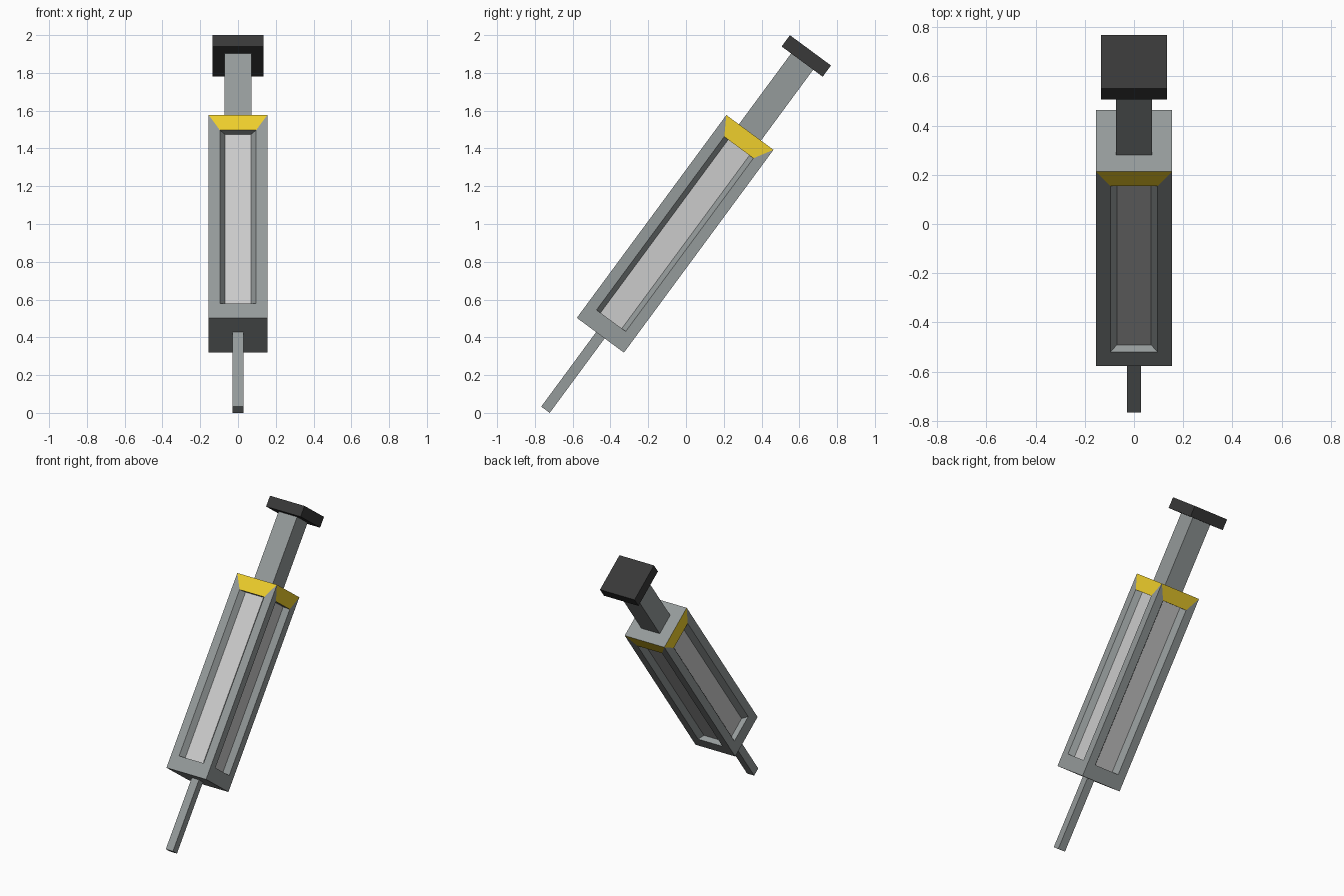
import bpy, bmesh
from math import radians
from mathutils import Matrix

if "Cube" in bpy.data.objects:
    bpy.data.objects.remove(bpy.data.objects["Cube"])

# Everything is modelled upright along local z (tip at 0), then tilted
TILT = Matrix.Translation((0, -0.744, 0.0166)) @ Matrix.Rotation(radians(-36.4), 4, 'X')


def material(name, rgb):
    m = bpy.data.materials.new(name)
    m.diffuse_color = (*rgb, 1)
    m.use_nodes = True
    m.node_tree.nodes["Principled BSDF"].inputs["Base Color"].default_value = m.diffuse_color
    return m


steel = material("steel_grey", (0.30, 0.325, 0.325))
pane = material("pane_grey", (0.65, 0.65, 0.65))
yellow = material("yellow", (0.86, 0.62, 0.025))
dark = material("dark_grey", (0.04, 0.04, 0.04))


def add_object(name, bm, mats):
    bm.transform(TILT)
    mesh = bpy.data.meshes.new(name)
    bm.to_mesh(mesh)
    bm.free()
    for m in mats:
        mesh.materials.append(m)
    bpy.context.collection.objects.link(bpy.data.objects.new(name, mesh))


def box(name, half, z0, z1, mat):
    bm = bmesh.new()
    bmesh.ops.create_cube(bm, size=1, matrix=Matrix.Translation((0, 0, (z0 + z1) / 2))
                          @ Matrix.Diagonal((2 * half, 2 * half, z1 - z0, 1)))
    add_object(name, bm, [mat])


# Needle, plunger rod and thumb cap
box("needle", 0.028, 0, 0.49, steel)
box("plunger_rod", 0.0725, 1.824, 2.29, steel)
box("thumb_cap", 0.135, 2.29, 2.364, dark)

# Barrel: four sides, each a frame around a recessed pane, yellow at the top
R, Z0, Z1 = 0.155, 0.49, 1.824
W0, W1 = Z0 + 0.096, Z1 - 0.099
bm = bmesh.new()


def ring(half, depth, z0, z1, turn):
    pts = [(-half, z0), (half, z0), (half, z1), (-half, z1)]
    return [bm.verts.new(turn @ Matrix.Translation((x, -depth, z)).translation)
            for x, z in pts]


for k in range(4):
    turn = Matrix.Rotation(radians(90 * k), 4, 'Z')
    rings = [ring(R, R, Z0, Z1, turn), ring(0.096, R, W0, W1, turn),
             ring(0.07, 0.118, W0, W1, turn)]
    for level, (a, b) in enumerate(zip(rings, rings[1:])):
        for i in range(4):
            j = (i + 1) % 4
            face = bm.faces.new((a[i], a[j], b[j], b[i]))
            if level == 0 and i == 2:
                face.material_index = 2
    bm.faces.new(rings[2]).material_index = 1

# Barrel end faces
bmesh.ops.remove_doubles(bm, verts=bm.verts, dist=1e-4)
bmesh.ops.holes_fill(bm, edges=[e for e in bm.edges if e.is_boundary], sides=4)
for f in bm.faces:
    if all(abs(v.co.z - Z0) < 1e-4 for v in f.verts) or all(abs(v.co.z - Z1) < 1e-4 for v in f.verts):
        f.material_index = 0
bmesh.ops.recalc_face_normals(bm, faces=bm.faces)
add_object("barrel", bm, [steel, pane, yellow])
